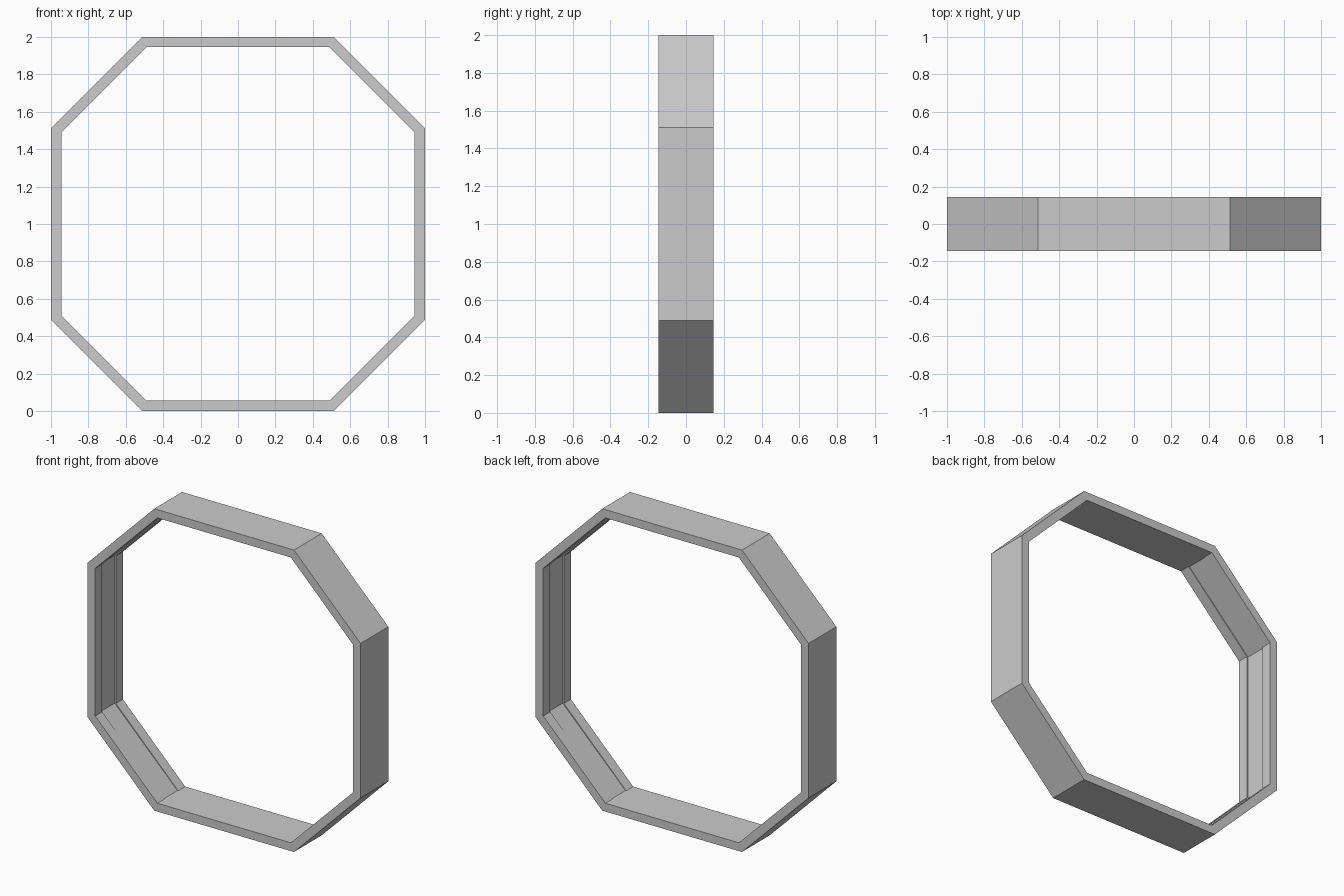
import bpy, bmesh

if "Cube" in bpy.data.objects:
    bpy.data.objects.remove(bpy.data.objects["Cube"])

HALF_DEPTH = 0.145
GROOVE_HALF = 0.072


def octagon(radius, corner, x_scale=1.0):
    """Chamfered square in the XZ plane, centred on z = 1."""
    r, c = radius, corner
    pts = [(r, -c), (r, c), (c, r), (-c, r), (-r, c), (-r, -c), (-c, -r), (c, -r)]
    return [(x * x_scale, z + 1) for x, z in pts]


outer = octagon(1.0, 0.512)
inner = octagon(0.945, 0.489)
groove = octagon(0.945, 0.489, 1.01)

# Cross-section swept round the frame: outer band, faces, lips and shallow inner groove
section = [
    (outer, -HALF_DEPTH), (outer, HALF_DEPTH),
    (inner, HALF_DEPTH), (inner, GROOVE_HALF),
    (groove, GROOVE_HALF), (groove, -GROOVE_HALF),
    (inner, -GROOVE_HALF), (inner, -HALF_DEPTH),
]

bm = bmesh.new()
rings = [[bm.verts.new((x, y, z)) for x, z in prof] for prof, y in section]
for i, a in enumerate(rings):
    b = rings[(i + 1) % len(rings)]
    for k in range(8):
        n = (k + 1) % 8
        face = bm.faces.new((a[k], b[k], b[n], a[n]))
        # The groove fades out on the top and bottom rails
        if face.calc_area() < 1e-6:
            bm.faces.remove(face)
bmesh.ops.recalc_face_normals(bm, faces=bm.faces)

mesh = bpy.data.meshes.new("octagonal_frame")
bm.to_mesh(mesh)
bm.free()
frame = bpy.data.objects.new("octagonal_frame", mesh)
bpy.context.collection.objects.link(frame)
